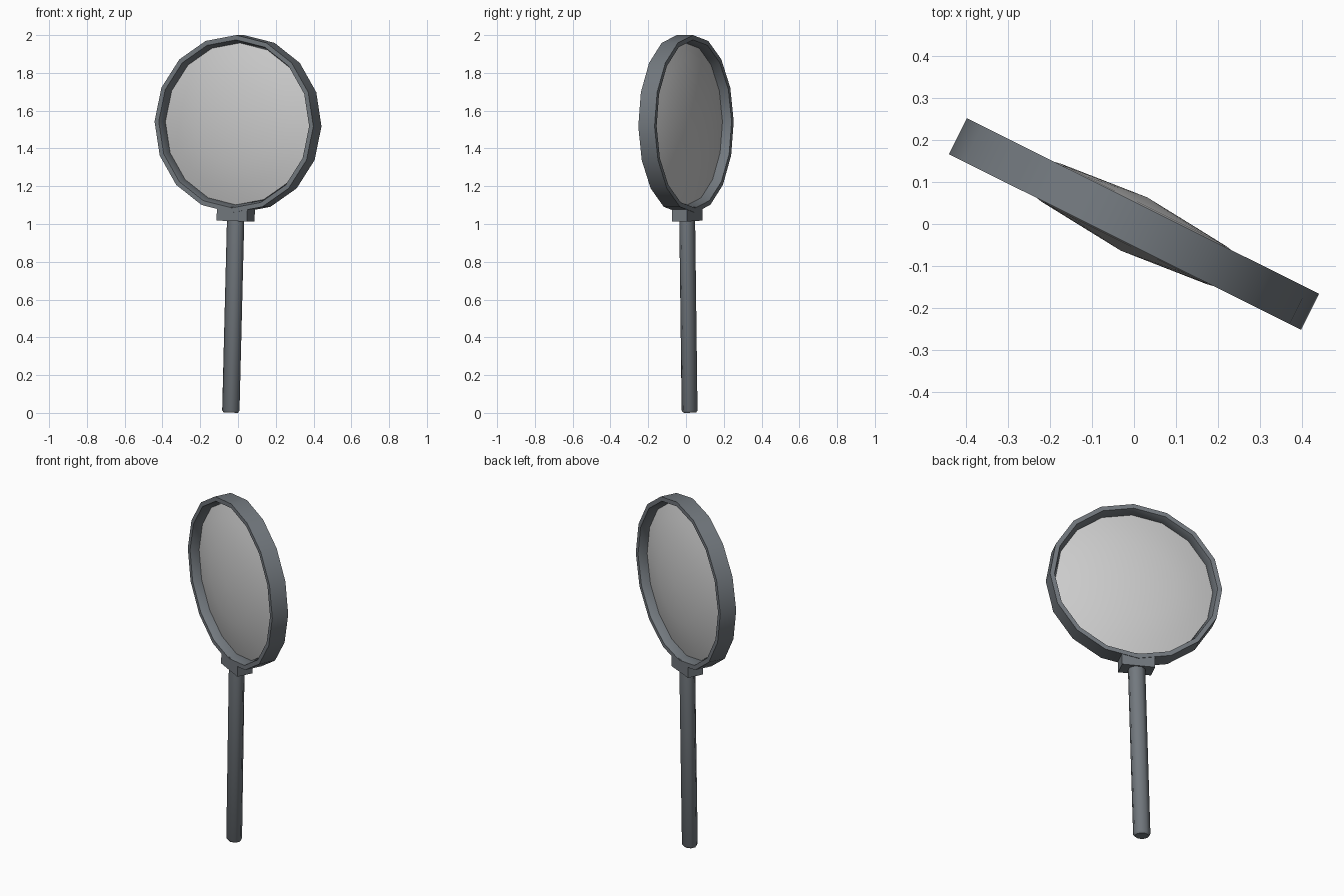
import bpy, bmesh, math
from mathutils import Matrix, Vector

if "Cube" in bpy.data.objects:
    bpy.data.objects.remove(bpy.data.objects["Cube"])

CENTRE_Z = 1.53
# whole object is turned about z and leans slightly in its own plane
POSE = (Matrix.Translation((0, 0, CENTRE_Z)) @ Matrix.Rotation(math.radians(-26.5), 4, 'Z')
        @ Matrix.Rotation(math.radians(1.6), 4, 'Y'))


def material(name, rgb):
    m = bpy.data.materials.new(name)
    m.diffuse_color = (*rgb, 1)
    m.use_nodes = True
    m.node_tree.nodes["Principled BSDF"].inputs["Base Color"].default_value = m.diffuse_color
    return m


metal = material("slate_grey", (0.17, 0.19, 0.21))
glass = material("light_glass", (0.60, 0.60, 0.60))


def finish(name, bm, mat, angle):
    bmesh.ops.remove_doubles(bm, verts=bm.verts, dist=1e-5)
    bmesh.ops.recalc_face_normals(bm, faces=bm.faces)
    bm.transform(POSE)
    me = bpy.data.meshes.new(name)
    bm.to_mesh(me)
    bm.free()
    ob = bpy.data.objects.new(name, me)
    bpy.context.collection.objects.link(ob)
    me.materials.append(mat)
    bpy.ops.object.select_all(action='DESELECT')
    ob.select_set(True)
    bpy.context.view_layer.objects.active = ob
    bpy.ops.object.shade_smooth_by_angle(angle=math.radians(angle))
    return ob


def lathe(name, profile, closed, mat, angle, sides=16):
    """Spin (radius, depth) points around the local y axis."""
    bm = bmesh.new()
    vs = [bm.verts.new((0, d, r)) for r, d in profile]
    n = len(vs)
    edges = [bm.edges.new((vs[i], vs[(i + 1) % n])) for i in range(n if closed else n - 1)]
    bmesh.ops.spin(bm, geom=vs + edges, cent=(0, 0, 0), axis=(0, 1, 0),
                   angle=2 * math.pi, steps=sides, use_merge=False)
    return finish(name, bm, mat, angle)


# round frame with a thin rim and a slanted inner wall
lathe("frame", [(0.47, -0.048), (0.47, 0.048), (0.445, 0.048),
                (0.428, 0.0), (0.445, -0.048)], True, metal, 40)

# lens bulging on both sides
half = [(0, 0.071), (0.22, 0.051), (0.35, 0.026)]
lathe("lens", half + [(0.435, 0)] + [(r, -d) for r, d in reversed(half)], False, glass, 60)

# collar block below the frame
bm = bmesh.new()
bmesh.ops.create_cube(bm, size=1)
bmesh.ops.scale(bm, vec=(0.18, 0.09, 0.075), verts=bm.verts)
bmesh.ops.translate(bm, vec=(0, 0, 1.053 - CENTRE_Z), verts=bm.verts)
finish("collar", bm, metal, 30)

# slightly flattened eight-sided handle with a small chamfer at the foot
bm = bmesh.new()
rings = []
for z, s in ((0.001, 0.82), (0.012, 1.0), (1.03, 1.0)):
    rings.append([bm.verts.new((0.047 * s * math.cos(math.pi * (k + 0.5) / 4),
                                0.041 * s * math.sin(math.pi * (k + 0.5) / 4),
                                z - CENTRE_Z)) for k in range(8)])
for a, b in zip(rings, rings[1:]):
    for k in range(8):
        j = (k + 1) % 8
        bm.faces.new((a[k], a[j], b[j], b[k]))
bm.faces.new(rings[0])
bm.faces.new(rings[-1])
finish("handle", bm, metal, 50)
